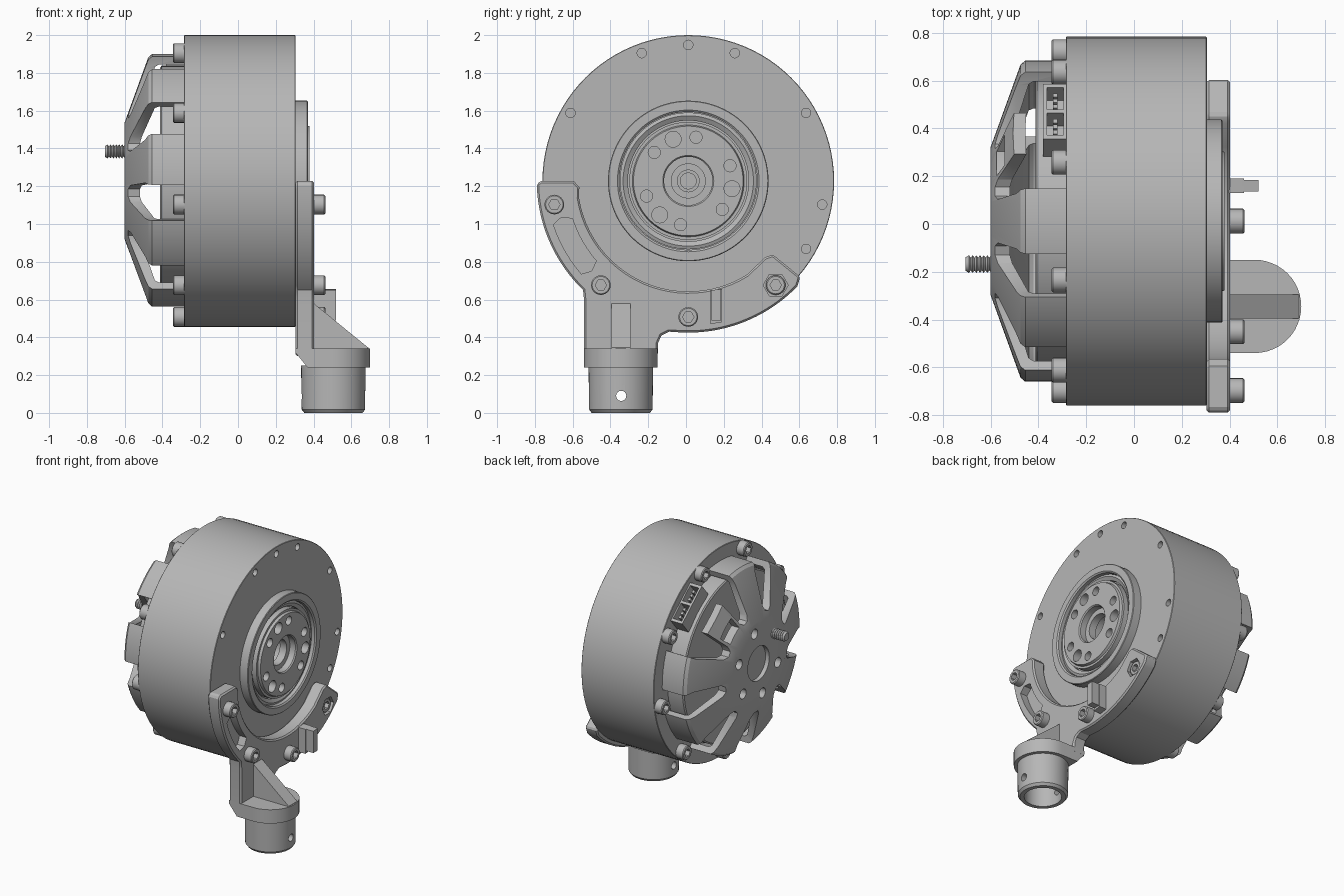
import bpy, bmesh
from math import sin, cos, radians, pi, atan2, hypot
from mathutils import Matrix, Vector

if "Cube" in bpy.data.objects:
    bpy.data.objects.remove(bpy.data.objects["Cube"])

grey = bpy.data.materials.new("machined grey")
grey.use_nodes = True
tone = (0.47, 0.47, 0.47, 1)
grey.diffuse_color = tone
grey.node_tree.nodes["Principled BSDF"].inputs["Base Color"].default_value = tone

CY, CZ = 0.012, 1.228          # motor axis, running along x
BOLT_R = 0.72                  # bolt circle radius
NINE = [30 + 40 * i for i in range(9)]


def polar(angle, r, t=0.0):
    """Point in the y-z plane at a radius, with a tangential offset."""
    a = radians(angle)
    return (CY + r * cos(a) - t * sin(a), CZ + r * sin(a) + t * cos(a))


def arc(r, a0, a1, n=24):
    return [polar(a0 + (a1 - a0) * i / n, r) for i in range(n + 1)]


def circle(c, r, n=24):
    return [(c[0] + r * cos(2 * pi * i / n), c[1] + r * sin(2 * pi * i / n)) for i in range(n)]


def make(name, bm):
    bmesh.ops.recalc_face_normals(bm, faces=bm.faces)
    me = bpy.data.meshes.new(name)
    bm.to_mesh(me)
    bm.free()
    me.materials.append(grey)
    ob = bpy.data.objects.new(name, me)
    bpy.context.collection.objects.link(ob)
    return ob


def prism(name, polys, c0, c1, axis="X"):
    """Extrude one or more outlines along an axis."""
    place = {"X": lambda a, b, c: (c, a, b), "Y": lambda a, b, c: (a, c, b),
             "Z": lambda a, b, c: (a, b, c)}[axis]
    bm = bmesh.new()
    for pts in polys:
        lo = [bm.verts.new(place(a, b, c0)) for a, b in pts]
        hi = [bm.verts.new(place(a, b, c1)) for a, b in pts]
        bm.faces.new(lo)
        bm.faces.new(hi)
        for i in range(len(pts)):
            j = (i + 1) % len(pts)
            bm.faces.new((lo[i], lo[j], hi[j], hi[i]))
    return make(name, bm)


def lathe(name, profile, loc=(0, CY, CZ), n=96, axis="X", closed=False, hex_below=0):
    """Spin (height, radius) points about an axis; radii below hex_below become hexagonal."""
    bm = bmesh.new()
    vs = [bm.verts.new((h, r, 0)) for h, r in profile]
    for i in range(len(vs) - (0 if closed else 1)):
        bm.edges.new((vs[i], vs[(i + 1) % len(vs)]))
    bmesh.ops.spin(bm, geom=bm.verts[:] + bm.edges[:], cent=(0, 0, 0), axis=(1, 0, 0),
                   angle=2 * pi, steps=n, use_duplicate=False)
    bmesh.ops.remove_doubles(bm, verts=bm.verts, dist=1e-4)
    for v in bm.verts:
        r = hypot(v.co.y, v.co.z)
        if 0 < r < hex_below:
            a = atan2(v.co.z, v.co.y) % (pi / 3) - pi / 6
            v.co.yz = Vector(v.co.yz) * (cos(pi / 6) / cos(a))
    m = Matrix.Translation(loc)
    if axis == "Z":
        m = m @ Matrix.Rotation(-pi / 2, 4, "Y")
    bm.transform(m)
    return make(name, bm)


def finish(ob, cutters=(), bevel=0.0):
    """Apply the bevel and cuts, then smooth."""
    if bevel:
        b = ob.modifiers.new("bevel", "BEVEL")
        b.width, b.segments, b.limit_method = bevel, 1, "ANGLE"
        b.angle_limit = radians(50)
    for c in cutters:
        m = ob.modifiers.new("cut", "BOOLEAN")
        m.operation, m.solver, m.object = "DIFFERENCE", "EXACT", c
    bpy.context.view_layer.update()
    ev = ob.evaluated_get(bpy.context.evaluated_depsgraph_get())
    me = bpy.data.meshes.new_from_object(ev)
    ob.modifiers.clear()
    ob.data = me
    for c in cutters:
        bpy.data.objects.remove(c)
    bpy.ops.object.select_all(action="DESELECT")
    ob.select_set(True)
    bpy.context.view_layer.objects.active = ob
    bpy.ops.object.shade_smooth_by_angle(angle=radians(28))
    return ob


def bolt(name, angle, x, length, d):
    """Socket head bolt pointing along d."""
    y, z = polar(angle, BOLT_R)
    prof = [(x, 0), (x, 0.052), (x + d * (length - 0.006), 0.052), (x + d * length, 0.046),
            (x + d * length, 0.03), (x + d * (length - 0.035), 0.03), (x + d * (length - 0.035), 0)]
    finish(lathe(name, prof, (0, y, z), 24, hex_below=0.035))


# Main drum with the small holes round its front face
drum = lathe("drum_housing", [(-0.285, 0), (-0.285, 0.769), (-0.282, 0.772),
                              (0.302, 0.772), (0.305, 0.769), (0.305, 0)])
rim_holes = [circle(polar(a, BOLT_R), 0.025, 16) for a in NINE + [90, 210, 330]]
finish(drum, [prism("cut", rim_holes, 0.25, 0.35),
              prism("cut", [circle((CY, CZ), 0.1, 32)], 0.17, 0.35)])

# Output ring, seal and rotor face
finish(lathe("output_ring", [(0.29, 0.425), (0.366, 0.425), (0.37, 0.421), (0.37, 0.375),
                             (0.362, 0.365), (0.29, 0.365)], closed=True))
finish(lathe("seal_ring", [(0.29, 0.362), (0.338, 0.362), (0.345, 0.345), (0.33, 0.32),
                           (0.29, 0.32)], closed=True))
rotor = lathe("rotor_face", [(0.27, 0.312), (0.36, 0.312), (0.36, 0.296), (0.378, 0.29),
                             (0.378, 0.135), (0.37, 0.128), (0.325, 0.128), (0.325, 0.09),
                             (0.27, 0.09)], closed=True)
small = [circle(polar(a, 0.235), 0.032) for a in (80, 140, 20, 200, 320, 260)]
large = [circle(polar(a, 0.235), 0.042) for a in (110, 350, 230)]
finish(rotor, [prism("cut", small + large, 0.31, 0.4)])
finish(lathe("shaft_end", [(0.16, 0.06), (0.24, 0.06), (0.24, 0.042), (0.16, 0.042)], closed=True))

# Inner core seen through the back cover
finish(lathe("stator_core", [(-0.28, 0), (-0.28, 0.61), (-0.405, 0.61), (-0.412, 0.60),
                             (-0.412, 0)]))

# Spoked back cover: conical shell with nine tapering slots
cover = lathe("back_cover", [(-0.57, 0), (-0.57, 0.125), (-0.6, 0.125), (-0.6, 0.31),
                             (-0.475, 0.655), (-0.455, 0.672), (-0.28, 0.672), (-0.28, 0.628),
                             (-0.42, 0.628), (-0.44, 0.615), (-0.535, 0.31), (-0.535, 0)])
slots = [[polar(a, 0.36, -0.02), polar(a, 0.39, -0.045), polar(a, 0.6, -0.095),
          polar(a, 0.75, -0.098), polar(a, 0.75, 0.098), polar(a, 0.6, 0.095),
          polar(a, 0.39, 0.045), polar(a, 0.36, 0.02)] for a in NINE]
hub_holes = [circle(polar(19 + 60 * i, 0.238), 0.036) for i in range(6) if i != 2]
vent = [arc(0.47, 40, 60, 8) + arc(0.38, 60, 40, 8)]
socket_gap = [[polar(50, 0.57, -0.2), polar(50, 0.8, -0.2), polar(50, 0.8, 0.2), polar(50, 0.57, 0.2)]]
finish(cover, [prism("cut", slots, -0.7, -0.2), prism("cut", hub_holes + vent, -0.7, -0.4),
               prism("cut", socket_gap, -0.7, -0.2)])

# Threaded stud on the hub
thread = [(-0.55, 0), (-0.55, 0.03)]
for i in range(7):
    x = -0.59 - 0.0155 * i
    thread += [(x, 0.027), (x - 0.008, 0.037)]
finish(lathe("threaded_stud", thread + [(-0.705, 0.028), (-0.705, 0)],
             (0, *polar(139, 0.238)), 20))


# Cable socket, open outwards, with pins
def block(a, r0, r1, t0, t1):
    return [polar(a, r0, t0), polar(a, r1, t0), polar(a, r1, t1), polar(a, r0, t1)]


finish(prism("cable_socket", [block(50, 0.6, 0.715, -0.15, 0.15)], -0.38, -0.275),
       [prism("cut", [block(50, 0.63, 0.8, -0.13, -0.01), block(50, 0.63, 0.8, 0.01, 0.13)],
              -0.365, -0.295)])
prism("socket_pins", [block(50, 0.62, 0.7, t - 0.01, t + 0.01)
                      for t in (-0.1, -0.07, -0.04, 0.04, 0.07, 0.1)], -0.34, -0.32)

# Bolts on the back and on the bracket
for i, a in enumerate(NINE):
    bolt(f"back_bolt_{i + 1}", a, -0.28, 0.065, -1)
for a in (190, 230, 270):
    bolt(f"bracket_bolt_{a}", a, 0.39, 0.072, 1)
bolt("bracket_bolt_310", 310, 0.34, 0.05, 1)

# Curved mounting bracket
outline = (arc(0.802, 181, 226)
           + [(-0.54, 0.6), (-0.54, 0.3), (-0.15, 0.3), (-0.148, 0.37), (-0.13, 0.41), (-0.09, 0.43)]
           + arc(0.803, 265, 316)
           + [(0.605, 0.72), (0.46, 0.838), (0.42, 0.825)]
           + arc(0.585, 302, 189)
           + [(-0.565, 1.195), (-0.595, 1.228), (-0.765, 1.228)])
bracket = prism("mounting_bracket", [outline], 0.304, 0.402)
pocket = [arc(0.75, 198, 221, 12) + [polar(223, 0.7)] + arc(0.645, 221, 198, 12)
          + [polar(196, 0.7)]]
hex_seat = [circle(polar(310, BOLT_R), 0.066, 6)]
finish(bracket, [prism("cut", pocket, 0.345, 0.5), prism("cut", hex_seat, 0.36, 0.5)], bevel=0.01)
prism("bracket_stop", [[(0.13, 0.47), (0.19, 0.48), (0.19, 0.655), (0.13, 0.65)]], 0.39, 0.46)
prism("bracket_stop_lip", [[(0.135, 0.49), (0.185, 0.49), (0.185, 0.655), (0.135, 0.65)]], 0.45, 0.52)

# D-shaped collar, gusset and tube stub below
PX, PY = 0.505, -0.345
nose = [(PX + 0.195 * sin(pi * i / 24), PY - 0.195 * cos(pi * i / 24)) for i in range(25)]
collar = prism("collar", [[(0.305, PY + 0.195), (0.305, PY - 0.195)] + nose], 0.24, 0.342, "Z")
finish(collar, [prism("cut", [[(0.28, 0.35), (0.28, 0.2), (0.40, 0.2)]], -0.7, 0.1, "Y")])
prism("gusset_rib", [[(0.38, 0.33), (0.69, 0.33), (0.69, 0.345), (0.395, 0.585)]],
      -0.395, -0.295, "Y")
tube = lathe("tube_stub", [(0.25, 0), (0.25, 0.171), (0.018, 0.168), (0.0, 0.154),
                           (0.0, 0.125), (0.235, 0.125), (0.235, 0)], (PX, PY, 0), 48, "Z")
finish(tube, [prism("cut", [circle((PY + 0.002, 0.09), 0.027, 16)], 0.2, 0.8)])
